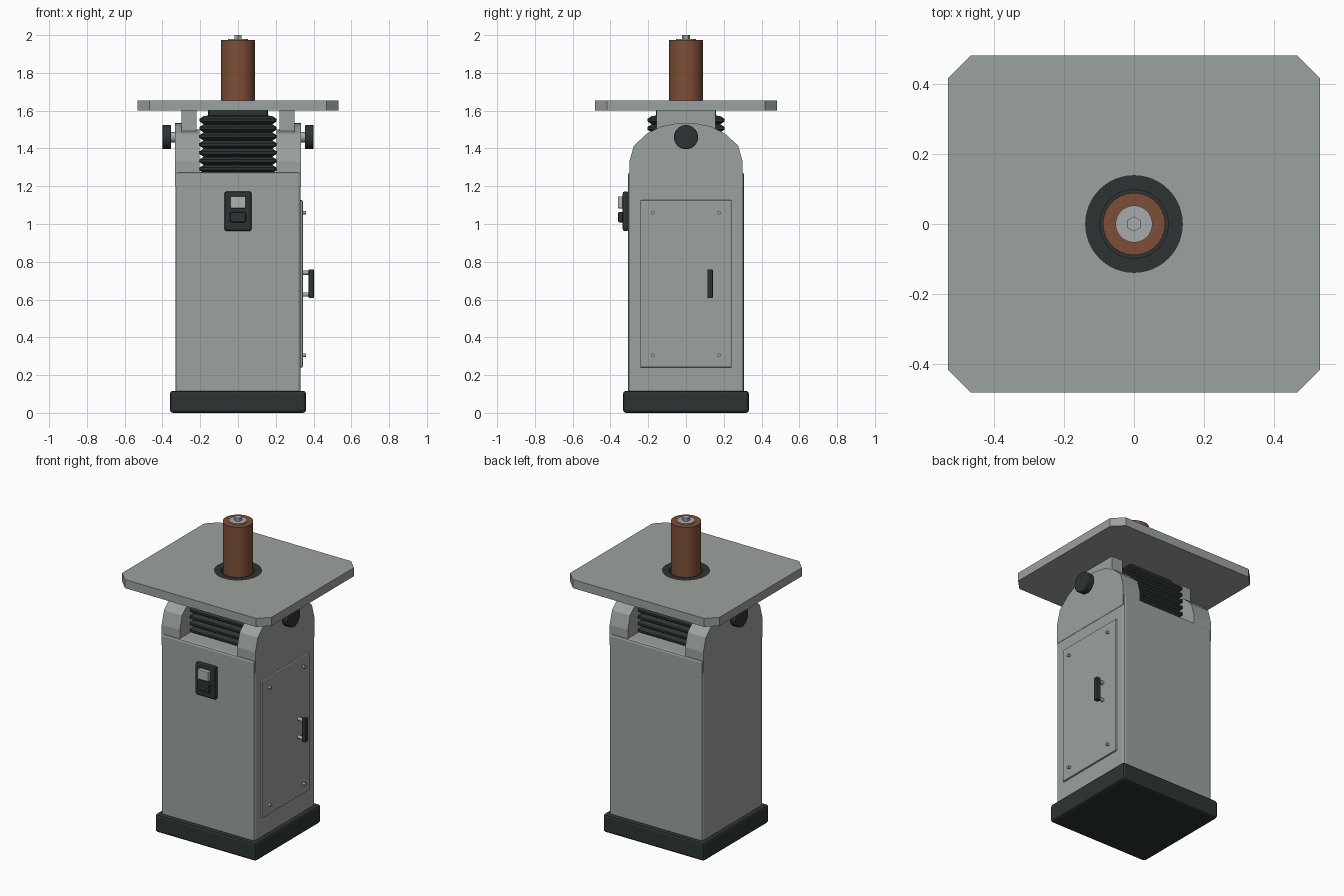
import bpy, bmesh, math
from mathutils import Matrix, Vector

if "Cube" in bpy.data.objects:
    bpy.data.objects.remove(bpy.data.objects["Cube"])


def material(name, rgb):
    m = bpy.data.materials.new(name)
    m.diffuse_color = (*rgb, 1)
    m.use_nodes = True
    m.node_tree.nodes["Principled BSDF"].inputs["Base Color"].default_value = m.diffuse_color
    return m


GREY = material("painted grey", (0.33, 0.36, 0.345))
DARK = material("dark rubber", (0.025, 0.034, 0.033))
BROWN = material("abrasive brown", (0.21, 0.078, 0.038))
STEEL = material("steel", (0.38, 0.41, 0.41))
LIGHT = material("light switch", (0.42, 0.45, 0.44))


def finish(name, bm, mat, bevel=0, segments=2, smooth=False):
    bmesh.ops.recalc_face_normals(bm, faces=bm.faces)
    me = bpy.data.meshes.new(name)
    bm.to_mesh(me)
    bm.free()
    me.materials.append(mat)
    ob = bpy.data.objects.new(name, me)
    bpy.context.collection.objects.link(ob)
    if bevel:
        mod = ob.modifiers.new("Bevel", 'BEVEL')
        mod.width, mod.segments = bevel, segments
    if smooth:
        bpy.context.view_layer.objects.active = ob
        ob.select_set(True)
        bpy.ops.object.shade_smooth_by_angle(angle=math.radians(35))
        ob.select_set(False)
    return ob


def box(name, mat, x, y, z, bevel=0, segments=2):
    bm = bmesh.new()
    bmesh.ops.create_cube(bm, size=1)
    for v in bm.verts:
        v.co = Vector([(a + b) / 2 + c * (b - a) for (a, b), c in zip((x, y, z), v.co)])
    return finish(name, bm, mat, bevel, segments)


def cylinder(name, mat, start, length, r, axis='Z', sides=32, bevel=0):
    bm = bmesh.new()
    bmesh.ops.create_cone(bm, cap_ends=True, segments=sides, radius1=r, radius2=r, depth=length)
    turn = Matrix.Rotation(math.pi / 2, 4, 'Y') if axis == 'X' else Matrix()
    shift = Vector((length / 2, 0, 0)) if axis == 'X' else Vector((0, 0, length / 2))
    bm.transform(Matrix.Translation(Vector(start) + shift) @ turn)
    return finish(name, bm, mat, bevel, 2, sides > 8)


def prism(name, mat, points, direction):
    """Extrude a closed planar outline along a direction."""
    bm = bmesh.new()
    face = bm.faces.new([bm.verts.new(p) for p in points])
    new = bmesh.ops.extrude_face_region(bm, geom=[face])["geom"]
    bmesh.ops.translate(bm, vec=direction, verts=[g for g in new if isinstance(g, bmesh.types.BMVert)])
    return finish(name, bm, mat)


def stack(name, mat, rings, shape, closed=False):
    """Loft scaled copies of a 2D outline through (scale, height) rings."""
    bm = bmesh.new()
    loops = [[bm.verts.new((px * s, py * s, z)) for px, py in shape] for s, z in rings]
    n = len(shape)
    pairs = list(zip(loops, loops[1:] + loops[:1])) if closed else list(zip(loops, loops[1:]))
    for a, b in pairs:
        for i in range(n):
            bm.faces.new((a[i], a[(i + 1) % n], b[(i + 1) % n], b[i]))
    if not closed:
        bm.faces.new(loops[0])
        bm.faces.new(loops[-1])
    return finish(name, bm, mat)


# Cabinet and plinth
box("plinth", DARK, (-0.36, 0.36), (-0.333, 0.333), (0, 0.117), 0.015)
box("cabinet", GREY, (-0.332, 0.332), (-0.307, 0.307), (0.1, 1.275), 0.014)

# Rounded trunnion cheeks: tall outer plate and lower inner block
half = [(0.3, 1.2), (0.3, 1.33), (0.276, 1.415), (0.205, 1.48), (0.13, 1.517), (0.06, 1.531)]
profile = half + [(0, 1.535)] + [(-y, z) for y, z in reversed(half)]
for s, side in ((1, "right"), (-1, "left")):
    prism(side + "_cheek_plate", GREY, [(s * 0.30, y, z) for y, z in profile], (s * 0.034, 0, 0))
    prism(side + "_cheek_block", GREY, [(s * 0.205, y, min(z, 1.5)) for y, z in profile], (s * 0.096, 0, 0))
    # Table bracket
    box(side + "_table_bracket", GREY, (min(s * 0.22, s * 0.3), max(s * 0.22, s * 0.3)), (-0.157, 0.157), (1.49, 1.605))
    # Tilt lock knob with its shaft
    cylinder(side + "_knob_shaft", STEEL, (0.33 if s > 0 else -0.365, 0, 1.46), 0.035, 0.028, 'X', 24)
    cylinder(side + "_knob", DARK, (0.355 if s > 0 else -0.4, 0, 1.46), 0.045, 0.064, 'X', 32, 0.004)

# Pleated bellows under the table
pleats, low, pitch = 7, 1.27, 0.043
rings = []
for i in range(pleats):
    rings += [(0.182, low + i * pitch), (0.205, low + (i + 0.35) * pitch), (0.205, low + (i + 0.65) * pitch)]
rings += [(0.182, low + pleats * pitch), (0.16, low + pleats * pitch + 0.003), (0.16, 1.602)]
square = [(1, 0.96), (0.96, 1), (-0.96, 1), (-1, 0.96), (-1, -0.96), (-0.96, -1), (0.96, -1), (1, -0.96)]
stack("bellows", DARK, rings, square)

# Table with clipped corners and a round opening
tx, ty, c = 0.533, 0.483, 0.065
corners = [(tx, ty - c), (tx - c, ty), (c - tx, ty), (-tx, ty - c),
           (-tx, c - ty), (c - tx, -ty), (tx - c, -ty), (tx, c - ty)]
table = prism("table", GREY, [(x, y, 1.6) for x, y in corners], (0, 0, 0.055))
cutter = cylinder("table_hole_cutter", DARK, (0, 0, 1.55), 0.2, 0.14, sides=64)
cutter.hide_render = True
cutter.hide_viewport = True
hole = table.modifiers.new("Hole", 'BOOLEAN')
hole.operation, hole.solver, hole.object = 'DIFFERENCE', 'EXACT', cutter

# Throat insert ring
circle = [(math.cos(i * math.pi / 32), math.sin(i * math.pi / 32)) for i in range(64)]
stack("table_insert", DARK, [(0.141, 1.601), (0.141, 1.655), (0.098, 1.655), (0.098, 1.601)], circle, True)

# Sanding drum, washer and hex bolt
cylinder("sanding_drum", BROWN, (0, 0, 1.59), 0.383, 0.089, sides=48)
cylinder("drum_washer", STEEL, (0, 0, 1.97), 0.01, 0.053, sides=32)
cylinder("drum_bolt", STEEL, (0, 0, 1.975), 0.025, 0.022, sides=6)

# Power switch
box("switch_plate", DARK, (-0.072, 0.072), (-0.336, -0.3), (0.963, 1.172), 0.012)
box("switch_on_button", LIGHT, (-0.04, 0.04), (-0.36, -0.33), (1.083, 1.146), 0.004)
box("switch_off_button", DARK, (-0.042, 0.042), (-0.36, -0.33), (1.008, 1.064), 0.008)

# Access door with screws and pull handle
box("door", GREY, (0.325, 0.343), (-0.242, 0.242), (0.24, 1.126), 0.006)
for y in (-0.175, 0.175):
    for z in (0.305, 1.06):
        cylinder("door_screw", STEEL, (0.335, y, z), 0.024, 0.009, 'X', 12)
box("door_handle", DARK, (0.374, 0.402), (0.113, 0.142), (0.608, 0.76), 0.004)
for z in (0.626, 0.742):
    cylinder("handle_post", STEEL, (0.335, 0.127, z), 0.045, 0.011, 'X', 16)
